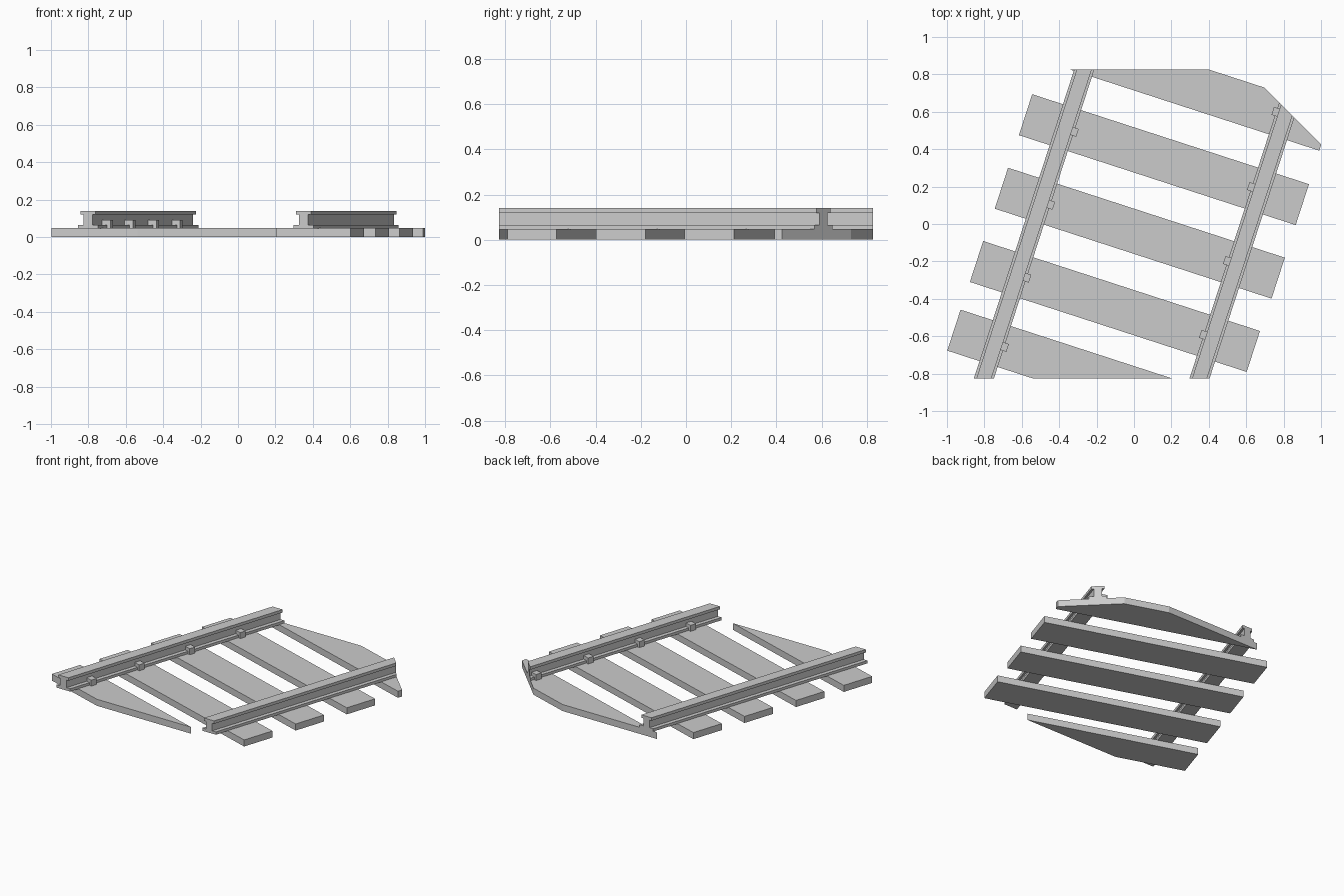
import bpy, bmesh, math
from mathutils import Matrix, Vector

if "Cube" in bpy.data.objects:
    bpy.data.objects.remove(bpy.data.objects["Cube"])

ANGLE = math.radians(-18)
ROT = Matrix.Rotation(ANGLE, 4, 'Z')
ALONG = Vector((math.sin(-ANGLE), math.cos(ANGLE), 0))

# Boundary planes of the track section: front, back and one cut-off corner
CUTS = [((0, -0.827, 0), (0, -1, 0)),
        ((0, 0.827, 0), (0, 1, 0)),
        ((1.425, 0, 0), (1, 1, 0))]


def extrude_part(name, profile, axis, start, end, origin):
    """Extrude a closed profile along local y or z, rotate, place, trim."""
    bm = bmesh.new()
    def point(p, d):
        return (p[0], d, p[1]) if axis == 'Y' else (p[0], p[1], d)
    face = bm.faces.new([bm.verts.new(point(p, start)) for p in profile])
    moved = bmesh.ops.extrude_face_region(bm, geom=[face])["geom"]
    shift = Vector(point((0, 0), end - start))
    bmesh.ops.translate(bm, vec=shift,
                        verts=[v for v in moved if isinstance(v, bmesh.types.BMVert)])
    bm.transform(Matrix.Translation(origin) @ ROT)
    for co, no in CUTS:
        geom = bm.verts[:] + bm.edges[:] + bm.faces[:]
        cut = bmesh.ops.bisect_plane(bm, geom=geom, plane_co=co, plane_no=no,
                                     clear_outer=True)["geom_cut"]
        edges = [e for e in cut if isinstance(e, bmesh.types.BMEdge)]
        if edges:
            bmesh.ops.contextual_create(bm, geom=edges)
    bmesh.ops.recalc_face_normals(bm, faces=bm.faces[:])
    mesh = bpy.data.meshes.new(name)
    bm.to_mesh(mesh)
    bm.free()
    obj = bpy.data.objects.new(name, mesh)
    bpy.context.collection.objects.link(obj)
    return obj


def rect(x0, x1, y0, y1):
    return [(x0, y0), (x1, y0), (x1, y1), (x0, y1)]


# Wooden ties
ties = [(-0.223, -0.808), (-0.102, -0.441), (0.031, -0.049), (0.160, 0.344), (0.286, 0.742)]
for i, (x, y) in enumerate(ties):
    extrude_part(f"tie_{i + 1}", rect(-0.778, 0.778, -0.115, 0.115), 'Z',
                 0, 0.047, (x, y, 0))

# Rails with an I-shaped section: foot, web, head
half = [(0.051, 0.045), (0.051, 0.065), (0.023, 0.065), (0.023, 0.119),
        (0.038, 0.119), (0.038, 0.14)]
section = half + [(-x, z) for x, z in reversed(half)]
# Clips sit on the inner side of each rail
rails = [("left", -0.803, 1, (-0.655, -0.285, 0.105, 0.495)),
         ("right", 0.350, -1, (-0.595, -0.20, 0.195, 0.597))]
for side, x0, inner, clip_ys in rails:
    base = Vector((x0, -0.827, 0))
    extrude_part(f"{side}_rail", section, 'Y', -0.2, 2.0, base)
    for i, y in enumerate(clip_ys):
        # distance along the rail whose sideways offset lands on y
        t = (y + 0.827 + inner * 0.045 * math.sin(-ANGLE)) / math.cos(ANGLE)
        a, b = sorted((inner * 0.02, inner * 0.07))
        extrude_part(f"{side}_clip_{i + 1}", rect(a, b, -0.022, 0.022), 'Z',
                     0.045, 0.09, base + ALONG * t)
